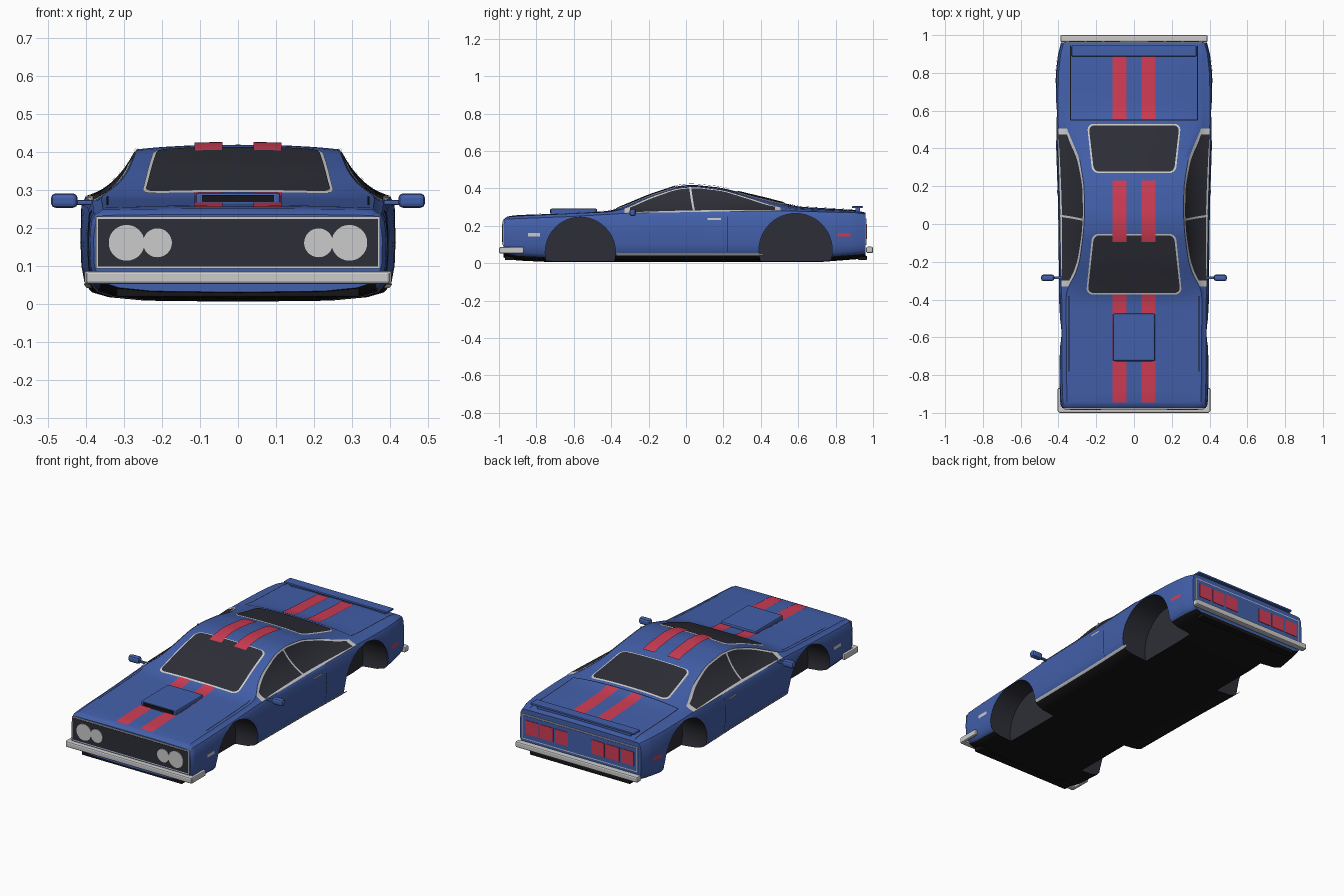
import bpy, bmesh, math
from mathutils import Vector

cube = bpy.data.objects.get("Cube")
if cube:
    bpy.data.objects.remove(cube, do_unlink=True)


def material(name, r, g, b):
    m = bpy.data.materials.new(name)
    m.use_nodes = True
    m.diffuse_color = (r, g, b, 1)
    bsdf = m.node_tree.nodes["Principled BSDF"]
    bsdf.inputs["Base Color"].default_value = (r, g, b, 1)
    bsdf.inputs["Roughness"].default_value = 0.6
    return m


blue = material("blue_paint", 0.055, 0.115, 0.4)
red = material("red_paint", 0.62, 0.045, 0.09)
dark = material("dark_glass", 0.027, 0.028, 0.038)
black = material("black_trim", 0.008, 0.008, 0.009)
chrome = material("light_grey_trim", 0.6, 0.6, 0.6)

# Body lines along the length: (y, value)
WIDTH = [(-.975, .378), (-.955, .388), (-.85, .392), (-.3, .395), (.1, .4), (.4, .41),
         (.6, .415), (.8, .412), (.9, .4), (.96, .385)]
BELT = [(-.975, .225), (-.955, .236), (-.6, .25), (-.3, .268), (.1, .275), (.5, .28), (.9, .27), (.96, .262)]
EDGE_X = [(-.975, .355), (-.38, .36), (-.33, .35), (-.28, .315), (-.2, .288), (-.05, .268), (.05, .262),
          (.2, .264), (.35, .288), (.45, .33), (.52, .36), (.96, .36)]
EDGE_Z = [(-.975, .232), (-.955, .247), (-.9, .252), (-.4, .275), (-.33, .29), (-.2, .35), (-.05, .4),
          (.05, .408), (.2, .39), (.35, .345), (.45, .312), (.53, .293), (.65, .285), (.9, .277), (.96, .266)]
TOP = [(-.975, .235), (-.955, .25), (-.9, .257), (-.6, .268), (-.4, .28), (-.35, .3), (-.2, .363),
       (-.05, .412), (.03, .42), (.18, .405), (.42, .348), (.6, .302), (.9, .285), (.96, .27)]
FLOOR = [(-.975, .03), (-.9, .014), (-.7, .005), (.7, .005), (.96, .025)]


def lerp_table(table, y):
    if y <= table[0][0]:
        return table[0][1]
    for (a, p), (b, q) in zip(table, table[1:]):
        if y <= b:
            return p + (q - p) * (y - a) / (b - a)
    return table[-1][1]


def at(table, y):
    if abs(y) > .88:
        return lerp_table(table, y)
    return sum(lerp_table(table, y + d * .015) for d in range(-2, 3)) / 5


def lower_side(y):
    w, f = at(WIDTH, y), at(FLOOR, y)
    return [(0, f), (w * .6, f + .003), (w * .83, f + .012), (w - .025, f + .025),
            (w - .008, f + .045), (w, .1), (w + .002, .17), (w - .002, at(BELT, y) - .02)]


def side_x(y, z):
    return lerp_table([(pz, px) for px, pz in lower_side(y)], z)


def flank(y, v):
    """Point on the surface between belt and roof edge."""
    x0, z0, x1, z1 = at(WIDTH, y) - .012, at(BELT, y), at(EDGE_X, y), at(EDGE_Z, y)
    sag = max(0, z1 - z0) * .3 * v * (1 - v)
    return x0 + (x1 - x0) * v - sag, z0 + (z1 - z0) * v - sag


def top_z(x, y):
    t = min(1, abs(x) / at(EDGE_X, y))
    return at(TOP, y) - (at(TOP, y) - at(EDGE_Z, y)) * t ** 2.5


def section(y):
    pts = lower_side(y) + [flank(y, i / 5) for i in range(6)]
    r = at(EDGE_X, y)
    return pts + [(r * k, top_z(r * k, y)) for k in (.9, .75, .5, .25, 0)]


def add_object(name, bm, mats):
    mesh = bpy.data.meshes.new(name)
    bm.to_mesh(mesh)
    bm.free()
    ob = bpy.data.objects.new(name, mesh)
    bpy.context.collection.objects.link(ob)
    for m in mats:
        mesh.materials.append(m)
    return ob


def mirror(ob):
    ob.modifiers.new("mirror", "MIRROR").use_mirror_merge = False


def smooth(ob):
    bpy.ops.object.select_all(action="DESELECT")
    ob.select_set(True)
    bpy.context.view_layer.objects.active = ob
    bpy.ops.object.shade_smooth_by_angle(angle=math.radians(35))


def box(name, lo, hi, mat, bevel=0, both=False):
    bm = bmesh.new()
    bmesh.ops.create_cube(bm, size=1)
    for v in bm.verts:
        v.co = [lo[i] + (hi[i] - lo[i]) * (v.co[i] + .5) for i in range(3)]
    ob = add_object(name, bm, [mat])
    if bevel:
        mod = ob.modifiers.new("bevel", "BEVEL")
        mod.width, mod.segments = bevel, 2
    if both:
        mirror(ob)
    return ob


def cylinder(name, axis, center, radius, depth, mats):
    bm = bmesh.new()
    bmesh.ops.create_cone(bm, cap_ends=True, segments=48, radius1=radius, radius2=radius, depth=depth)
    turn = Vector((0, 0, 1)).rotation_difference(Vector(axis)).to_matrix()
    for v in bm.verts:
        v.co = turn @ v.co + Vector(center)
    return add_object(name, bm, mats)


def sheet(name, point, nu, nv, mat, both=False):
    """Thin panel that follows the body, from point(u, v)."""
    bm = bmesh.new()
    g = [[bm.verts.new(point(i / nu, j / nv)) for j in range(nv + 1)] for i in range(nu + 1)]
    for i in range(nu):
        for j in range(nv):
            bm.faces.new((g[i][j], g[i + 1][j], g[i + 1][j + 1], g[i][j + 1]))
    bm.normal_update()
    if sum(f.normal.dot(f.calc_center_median() - Vector((0, f.calc_center_median().y, .1))) for f in bm.faces) < 0:
        bmesh.ops.reverse_faces(bm, faces=bm.faces[:])
    ob = add_object(name, bm, [mat])
    if both:
        mirror(ob)
    smooth(ob)


def top_panel(name, y0, y1, hw0, hw1, mat, off, xc=0, r=0, both=False):
    def point(u, v):
        t = (1 - math.cos(math.pi * u)) / 2
        y, hw = y0 + (y1 - y0) * t, hw0 + (hw1 - hw0) * t
        d = min(y - y0, y1 - y)
        if d < r:
            hw -= r - math.sqrt(max(0, r * r - (r - d) ** 2))
        x = xc + hw * (2 * v - 1)
        return x, y, top_z(x, y) + off
    sheet(name, point, 32, 12 if hw0 > .05 else 3, mat, both)


def side_panel(name, y0, y1, z0, z1, mat, off=.003):
    def point(u, v):
        y, z = y0 + (y1 - y0) * u, z0 + (z1 - z0) * v
        return side_x(y, z) + off, y, z
    sheet(name, point, 16, 4, mat, True)


# Body shell, lofted
stations = [-.975, -.968, -.955] + [-.94 + i * .02 for i in range(95)] + [.95, .96]
bm = bmesh.new()
rings = []
for y in stations:
    half = section(y)
    ring = half + [(-x, z) for x, z in half[-2:0:-1]]
    rings.append([bm.verts.new((x, y, z)) for x, z in ring])
for a, b in zip(rings, rings[1:]):
    for i in range(len(a)):
        k = (i + 1) % len(a)
        bm.faces.new((a[i], a[k], b[k], b[i]))
bm.faces.new(rings[0])
bm.faces.new(rings[-1])
bmesh.ops.recalc_face_normals(bm, faces=bm.faces[:])
for f in bm.faces:
    c = f.calc_center_median()
    if f.normal.z < -.75 or (c.z < .042 and -.4 < c.y < .42):
        f.material_index = 1
body = add_object("body", bm, [blue, black, dark])

# Wheel wells
for side in (-1, 1):
    for y, z, r in ((-.565, .058, .188), (.586, .07, .196)):
        cutter = cylinder("well_cutter", (1, 0, 0), (side * .42, y, z), r, .34, [blue, black, dark])
        cutter.hide_render = True
        for p in cutter.data.polygons:
            p.material_index = 2
        mod = body.modifiers.new("well", "BOOLEAN")
        mod.operation, mod.solver, mod.object = "DIFFERENCE", "EXACT", cutter
        bpy.context.view_layer.objects.active = body
        bpy.ops.object.modifier_apply(modifier=mod.name)
        bpy.data.objects.remove(cutter, do_unlink=True)
smooth(body)

# Windscreen and rear window
for name, y0, y1, a, b in (("windscreen", -.365, -.06, .245, .212), ("rear_window", .277, .522, .212, .24)):
    top_panel(name + "_trim", y0 - .008, y1 + .008, a + .009, b + .009, chrome, .0025, r=.035)
    top_panel(name, y0, y1, a, b, dark, .005, r=.03)


# Side windows with trim and pillar
def side_window(name, y0, y1, low, high, pinch, mat, off):
    def point(u, v):
        y = y0 + (y1 - y0) * u
        top = high - pinch * min(1, abs(y - .07) / .36) ** 3
        x, z = flank(y, low + (top - low) * v)
        return x + off, y, z + off * .7
    sheet(name, point, 48, 8, mat, True)


side_window("side_window_trim", -.33, .505, -.02, 1, 0, chrome, .002)
side_window("side_window", -.3, .475, .06, .95, .15, dark, .004)


def pillar(u, v):
    y = .038 - .022 * v + .011 * u
    x, z = flank(y, v)
    return x + .006, y, z + .004


sheet("door_pillar", pillar, 2, 8, chrome, True)

# Stripes
for name, y0, y1 in (("hood", -.945, -.372), ("roof", -.095, .23), ("trunk", .555, .89)):
    top_panel(name + "_stripe", y0, y1, .037, .037, red, .007 if name == "roof" else .003, xc=.078, both=True)

# Hood and trunk gaps
top_panel("hood_gap", -.78, -.38, .0025, .0025, black, .002, xc=.343, both=True)
top_panel("trunk_side_gap", .55, .945, .0025, .0025, black, .002, xc=.335, both=True)
top_panel("trunk_front_gap", .547, .552, .335, .335, black, .002)

# Hood scoop and spoiler
box("hood_scoop", (-.112, -.725, .25), (.112, -.475, .292), blue, .008)
box("scoop_opening", (-.095, -.728, .268), (.095, -.722, .286), black)
box("spoiler", (-.33, .888, .294), (.33, .945, .305), blue, .003)
box("spoiler_foot", (-.3, .905, .27), (.3, .93, .296), blue)

# Front grille and headlights
box("grille_trim", (-.374, -.979, .092), (.374, -.973, .229), chrome)
box("grille", (-.368, -.981, .098), (.368, -.974, .223), dark)
for side in (-1, 1):
    for x, r in ((.293, .047), (.212, .038)):
        cylinder("headlight", (0, 1, 0), (side * x, -.981 - r * .02, .16), r, .006, [chrome])

# Rear panel and tail lights
box("rear_panel_trim", (-.367, .957, .097), (.367, .964, .24), chrome)
box("rear_panel", (-.361, .958, .103), (.361, .966, .234), blue)
for i in range(3):
    x = .116 + i * .094
    box("tail_light", (x - .041, .962, .13), (x + .041, .969, .21), red, both=True)

# Bumpers and lower lips
box("front_bumper", (-.4, -1, .052), (.4, -.965, .086), chrome, .008)
box("front_bumper_end", (.386, -.995, .052), (.404, -.868, .086), chrome, .006, True)
box("rear_bumper", (-.39, .963, .054), (.39, 1, .088), chrome, .008)
box("front_lip", (-.32, -.968, .017), (.32, -.92, .04), black, .004)
box("rear_lip", (-.32, .92, .017), (.32, .967, .04), black, .004)

# Side trim, markers, handles
side_panel("sill_strip", -.372, .415, .041, .053, chrome)
side_panel("front_marker", -.845, -.78, .143, .161, chrome)
side_panel("rear_marker", .81, .88, .142, .161, red)
side_panel("door_handle", .115, .187, .23, .241, chrome, .005)
side_panel("door_gap", .222, .225, .06, .25, black, .0015)

# Door mirrors
box("door_mirror", (.422, -.302, .252), (.492, -.268, .29), blue, .012, True)
box("mirror_stalk", (.375, -.292, .26), (.43, -.278, .272), blue, .003, True)
